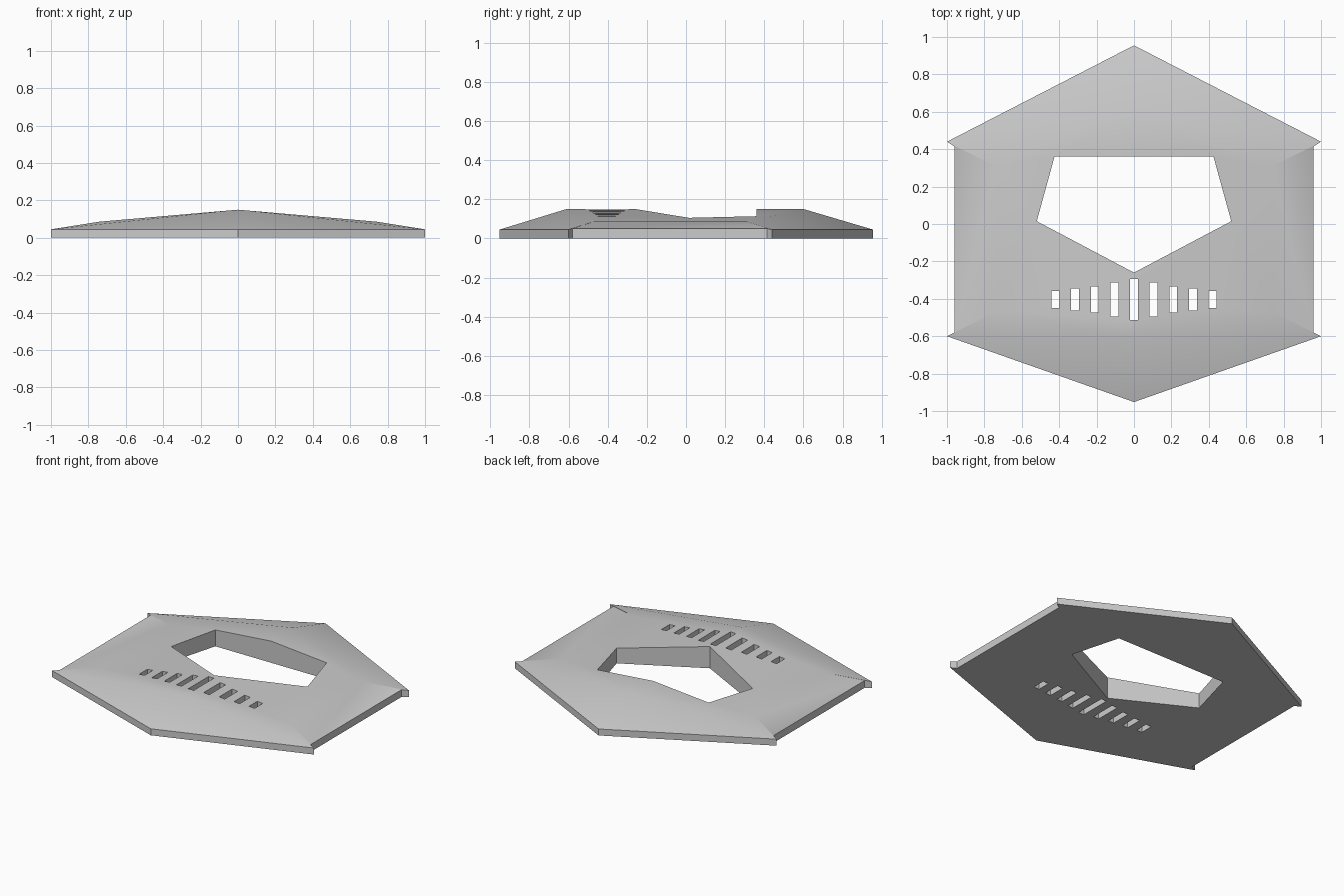
import bpy
import bmesh
import math

cube = bpy.data.objects.get("Cube")
if cube:
    bpy.data.objects.remove(cube, do_unlink=True)

grey = bpy.data.materials.new("light grey")
grey.use_nodes = True
colour = (0.6, 0.6, 0.6, 1)
grey.diffuse_color = colour
grey.node_tree.nodes["Principled BSDF"].inputs["Base Color"].default_value = colour


def make_object(name, bm):
    bmesh.ops.recalc_face_normals(bm, faces=bm.faces)
    mesh = bpy.data.meshes.new(name)
    bm.to_mesh(mesh)
    bm.free()
    mesh.materials.append(grey)
    obj = bpy.data.objects.new(name, mesh)
    bpy.context.collection.objects.link(obj)
    return obj


def add_prism(bm, outline, low, high):
    bottom = [bm.verts.new((x, y, low)) for x, y in outline]
    top = [bm.verts.new((x, y, high)) for x, y in outline]
    bm.faces.new(bottom[::-1])
    bm.faces.new(top)
    for i in range(len(outline)):
        j = (i + 1) % len(outline)
        bm.faces.new((bottom[i], bottom[j], top[j], top[i]))


# Half of the rim outline, front to back, with notched corners
rim = [(0, -0.952, 0.045), (1, -0.6, 0.045), (0.96, -0.58, 0.05),
       (0.96, 0.415, 0.05), (1, 0.44, 0.045), (0, 0.955, 0.045)]
bm = bmesh.new()
for side in (1, -1):
    low = [bm.verts.new((side * x, y, 0)) for x, y, z in rim]
    up = [bm.verts.new((side * x, y, z)) for x, y, z in rim]
    ridge_f, ridge_b, hip_f, hip_b = [
        bm.verts.new((side * x, y, z)) for x, y, z in
        [(0, -0.61, 0.15), (0, 0.6, 0.15), (0.74, -0.47, 0.086), (0.74, 0.31, 0.086)]]
    # Rim walls and underside
    for i in range(5):
        bm.faces.new((low[i], low[i + 1], up[i + 1], up[i]))
    bm.faces.new(low)
    # Sloped top panels
    for panel in [(up[0], up[1], ridge_f), (up[1], hip_f, ridge_f),
                  (up[1], up[2], hip_f), (up[2], up[3], hip_b, hip_f),
                  (up[3], up[4], hip_b), (up[4], ridge_b, hip_b),
                  (up[4], up[5], ridge_b), (ridge_f, hip_f, hip_b, ridge_b)]:
        bm.faces.new(panel)
bmesh.ops.remove_doubles(bm, verts=bm.verts, dist=0.0001)
plate = make_object("roof_plate", bm)

# Five-sided opening and row of vent slots
bm = bmesh.new()
add_prism(bm, [(-0.425, 0.36), (-0.52, 0.015), (0, -0.26), (0.52, 0.015), (0.425, 0.36)], -0.2, 0.4)
half_lengths = [0.11, 0.09, 0.07, 0.058, 0.045]
for i in range(-4, 5):
    x, h = i * 0.105, half_lengths[abs(i)]
    add_prism(bm, [(x - 0.021, -0.404 - h), (x + 0.021, -0.404 - h),
                   (x + 0.021, -0.404 + h), (x - 0.021, -0.404 + h)], -0.2, 0.4)
cutter = make_object("opening_cutter", bm)
cutter.hide_render = True

# Cut the openings and remove the helper
cut = plate.modifiers.new("openings", "BOOLEAN")
cut.operation = "DIFFERENCE"
cut.solver = "EXACT"
cut.object = cutter
bpy.ops.object.select_all(action="DESELECT")
plate.select_set(True)
bpy.context.view_layer.objects.active = plate
bpy.ops.object.modifier_apply(modifier=cut.name)
bpy.data.objects.remove(cutter, do_unlink=True)
bpy.ops.object.shade_smooth_by_angle(angle=math.radians(30))
